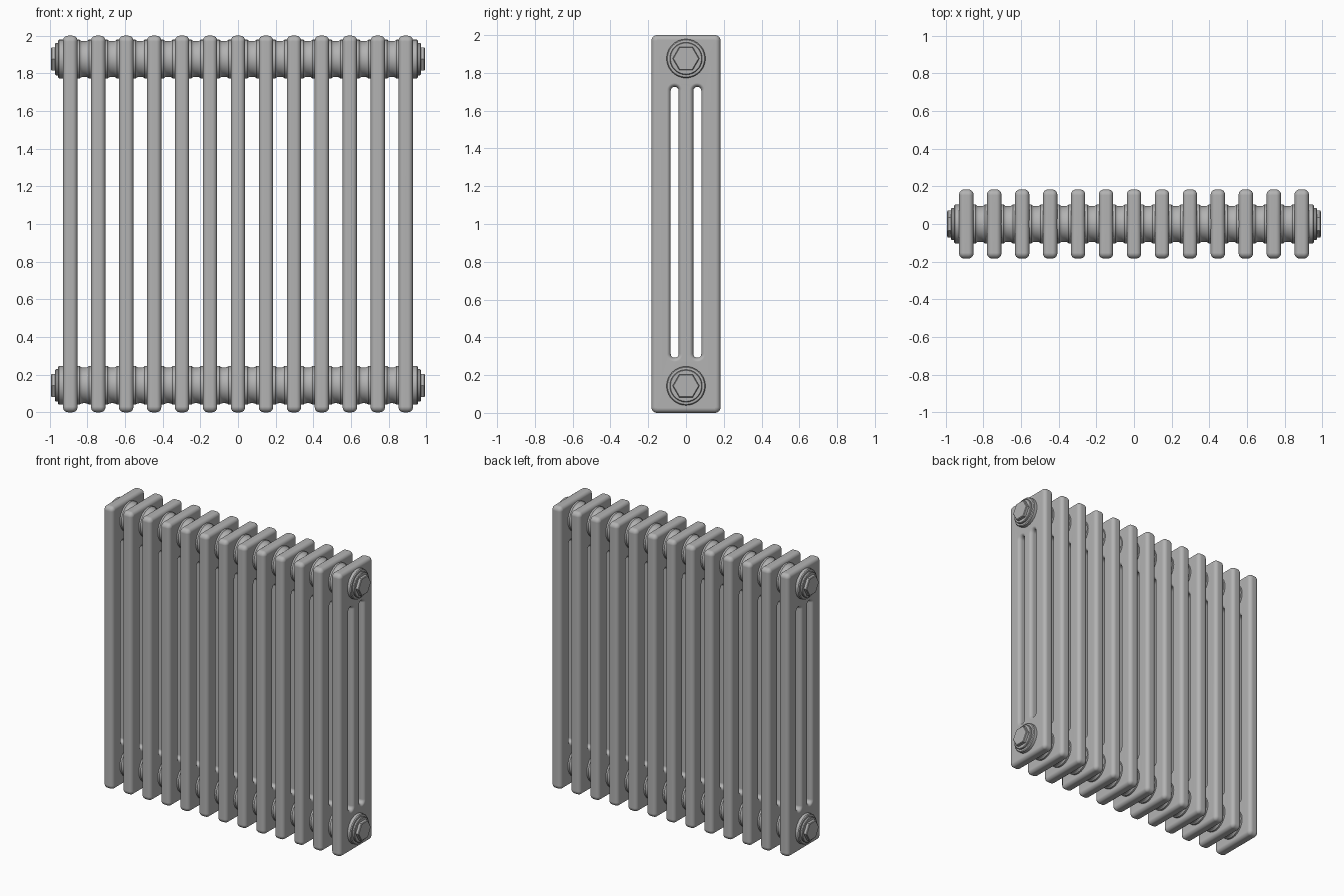
import bpy, bmesh, math
from mathutils import Matrix

if "Cube" in bpy.data.objects:
    bpy.data.objects.remove(bpy.data.objects["Cube"], do_unlink=True)

COUNT, PITCH = 13, 0.1485
HALF_T, ROUND = 0.038, 0.026
PIPE_Z = {"lower": 0.143, "upper": 1.876}

paint = bpy.data.materials.new("grey_paint")
paint.use_nodes = True
GREY = (0.45, 0.45, 0.45, 1)
paint.diffuse_color = GREY
paint.node_tree.nodes["Principled BSDF"].inputs["Base Color"].default_value = GREY


def make_mesh(bm, name):
    bmesh.ops.recalc_face_normals(bm, faces=bm.faces)
    mesh = bpy.data.meshes.new(name)
    bm.to_mesh(mesh)
    bm.free()
    mesh.materials.append(paint)
    return mesh


def place(mesh, name, loc=(0, 0, 0), turn=0):
    ob = bpy.data.objects.new(name, mesh)
    ob.location = loc
    ob.rotation_euler.z = turn
    bpy.context.collection.objects.link(ob)
    return ob


def smooth(ob, angle=35):
    bpy.ops.object.select_all(action='DESELECT')
    ob.select_set(True)
    bpy.context.view_layer.objects.active = ob
    bpy.ops.object.shade_smooth_by_angle(angle=math.radians(angle))


def bridge(bm, a, b):
    n = len(a)
    for i in range(n):
        j = (i + 1) % n
        bm.faces.new((a[i], a[j], b[j], b[i]))


def rounded_loop(bm, x, cy, hy, z0, z1, r, seg=6):
    """Rounded rectangle in the yz plane."""
    corners = [(cy + hy - r, z1 - r), (cy - hy + r, z1 - r),
               (cy - hy + r, z0 + r), (cy + hy - r, z0 + r)]
    loop = []
    for q, (y, z) in enumerate(corners):
        for k in range(seg + 1):
            a = math.pi / 2 * (q + k / seg)
            loop.append(bm.verts.new((x, y + r * math.cos(a), z + r * math.sin(a))))
    return loop


# Column section: a slab with two slots and rounded edges all round
bm = bmesh.new()
steps = []
for side in (-1, 1):
    arc = [math.pi / 2 * k / 6 for k in range(7)]
    part = [(side * (HALF_T - ROUND + ROUND * math.cos(a)), ROUND * (1 - math.sin(a)))
            for a in arc]
    steps += part if side < 0 else part[::-1]

rims = []
for hole, cy in ((False, 0), (True, -0.06), (True, 0.06)):
    rings = []
    for x, inset in steps:
        if hole:
            w = 0.021 + inset * 0.8
            rings.append(rounded_loop(bm, x, cy, w, 0.313 - w, 1.705 + w, w * 0.98))
        else:
            rings.append(rounded_loop(bm, x, 0, 0.183 - inset, inset, 2 - inset, 0.03 - inset))
    for a, b in zip(rings, rings[1:]):
        bridge(bm, a, b)
    rims.append((rings[0], rings[-1]))
for end in (0, 1):
    edges = []
    for pair in rims:
        loop = pair[end]
        edges += [bm.edges.get((loop[i - 1], loop[i])) for i in range(len(loop))]
    bmesh.ops.triangle_fill(bm, edges=edges, use_beauty=True)
section_mesh = make_mesh(bm, "section")

for i in range(COUNT):
    ob = place(section_mesh, f"section_{i + 1:02d}", ((i - COUNT // 2) * PITCH, 0, 0))
    if i == 0:
        smooth(ob)
    mod = ob.modifiers.new("flat_sides", 'WEIGHTED_NORMAL')
    mod.keep_sharp = True


def lathe(bm, profile, seg=40, spin=0.0):
    """Turn (x, radius) points about the x axis and cap both ends."""
    rings = []
    for x, r in profile:
        rings.append([bm.verts.new((x, r * math.cos(spin + math.tau * k / seg),
                                    r * math.sin(spin + math.tau * k / seg)))
                      for k in range(seg)])
    for a, b in zip(rings, rings[1:]):
        bridge(bm, a, b)
    bm.faces.new(rings[0])
    bm.faces.new(rings[-1])


# Connector between neighbouring sections: two collars and a narrower waist
g = PITCH / 2 - HALF_T
half = [(g + 0.01, 0.103), (g - 0.012, 0.103), (g - 0.016, 0.099),
        (g - 0.022, 0.096), (g - 0.03, 0.095)]
bm = bmesh.new()
lathe(bm, [(-x, r) for x, r in half] + half[::-1])
connector_mesh = make_mesh(bm, "connector")

# End plug: collar, stepped washer and hexagonal nut
bm = bmesh.new()
lathe(bm, [(0.92, 0.103), (0.95, 0.103), (0.956, 0.098), (0.957, 0.086),
           (0.967, 0.086), (0.971, 0.082)])
lathe(bm, [(0.965, 0.071), (0.989, 0.071), (0.993, 0.066)], seg=6)
plug_mesh = make_mesh(bm, "end_plug")

for level, z in PIPE_Z.items():
    for i in range(COUNT - 1):
        x = (i - COUNT / 2 + 1) * PITCH
        ob = place(connector_mesh, f"{level}_connector_{i + 1:02d}", (x, 0, z))
        if level == "lower" and i == 0:
            smooth(ob)
    for side, turn in (("left", 0), ("right", math.pi)):
        ob = place(plug_mesh, f"{level}_{side}_end_plug", (0, 0, z), turn)
        if level == "lower" and side == "left":
            smooth(ob)
